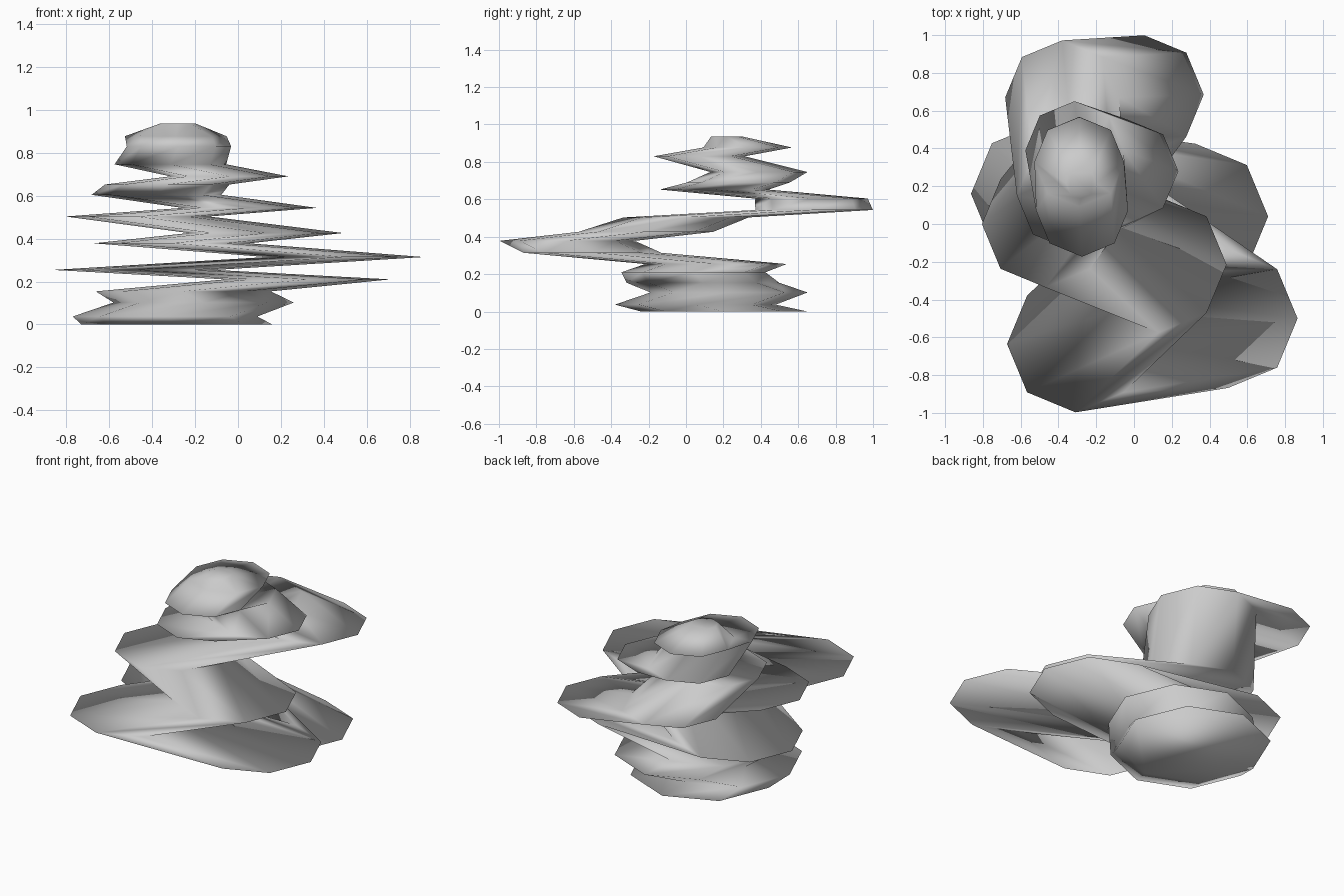
import bpy, bmesh, math

SIDES = 8

# Stacked level rings of one zigzag skin: centre x, centre y, height, radius
RINGS = [
    (-0.285, 0.205, 0.000, 0.445),
    (-0.340, 0.050, 0.037, 0.430),
    (-0.160, 0.230, 0.102, 0.420),
    (-0.255, 0.090, 0.154, 0.408),
    (0.325, 0.040, 0.210, 0.385),
    (-0.485, 0.160, 0.254, 0.378),
    (0.498, -0.500, 0.314, 0.368),
    (-0.310, -0.635, 0.378, 0.362),
    (0.130, -0.215, 0.426, 0.360),
    (-0.470, 0.000, 0.503, 0.335),
    (0.055, 0.685, 0.543, 0.314),
    (-0.380, 0.670, 0.604, 0.302),
    (-0.330, 0.150, 0.652, 0.290),
    (-0.040, 0.280, 0.690, 0.275),
    (-0.315, 0.390, 0.746, 0.260),
    (-0.275, 0.070, 0.830, 0.243),
    (-0.290, 0.330, 0.877, 0.237),
    (-0.280, 0.215, 0.937, 0.080),
]

# Loft the octagons and close both ends
bm = bmesh.new()
loops = []
for cx, cy, z, r in RINGS:
    angles = [2 * math.pi * i / SIDES for i in range(SIDES)]
    loops.append([bm.verts.new((cx + r * math.cos(a), cy + r * math.sin(a), z))
                  for a in angles])
for low, high in zip(loops, loops[1:]):
    for i in range(SIDES):
        j = (i + 1) % SIDES
        bm.faces.new((low[i], low[j], high[j], high[i]))
bm.faces.new(loops[0][::-1])
bm.faces.new(loops[-1])

# Smooth shading over the whole skin
for face in bm.faces:
    face.smooth = True
mesh = bpy.data.meshes.new("zigzag_stack")
bm.to_mesh(mesh)
bm.free()
stack = bpy.data.objects.new("zigzag_stack", mesh)
bpy.context.collection.objects.link(stack)
